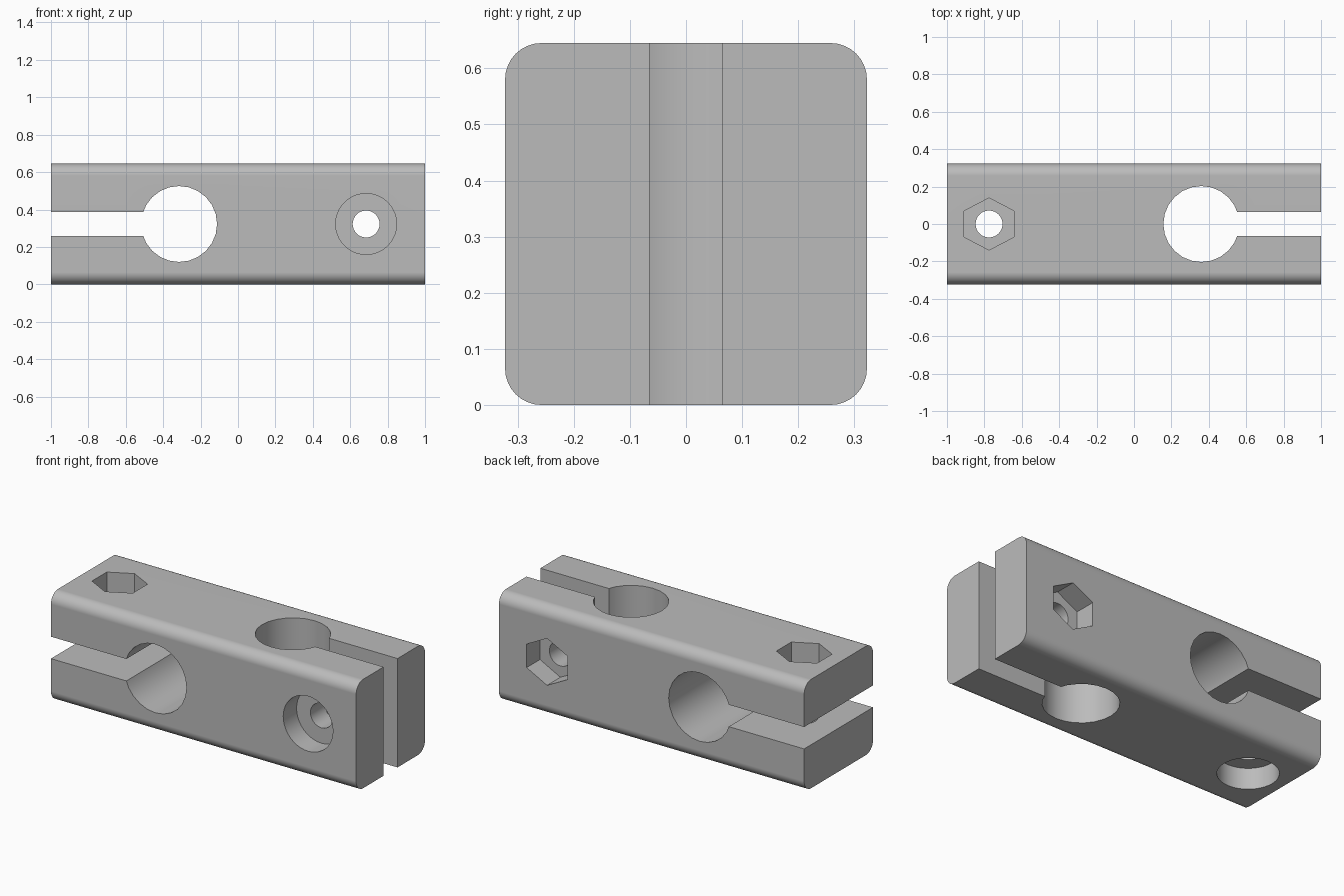
import bpy
from math import pi
from mathutils import Matrix, Vector

cube = bpy.data.objects.get("Cube")
if cube:
    bpy.data.objects.remove(cube)

SIZE, MID = 0.645, 0.3225
BORE_R, SLOT, HOLE_R, HEAD_R, DEPTH = 0.203, 0.13, 0.072, 0.163, 0.125

grey = bpy.data.materials.new("plain grey")
grey.use_nodes = True
grey.diffuse_color = (0.5, 0.5, 0.5, 1)
grey.node_tree.nodes["Principled BSDF"].inputs["Base Color"].default_value = grey.diffuse_color


def box(name, centre, size):
    bpy.ops.mesh.primitive_cube_add(size=1, location=centre)
    ob = bpy.context.object
    ob.name = name
    ob.data.transform(Matrix.Diagonal((*size, 1)))
    return ob


# Square bar with rounded long edges
block = box("clamp_block", (0, 0, MID), (2, SIZE, SIZE))
block.data.materials.append(grey)
bevel_weights = block.data.attributes.new("bevel_weight_edge", "FLOAT", "EDGE")
for edge in block.data.edges:
    a, b = (block.data.vertices[i].co for i in edge.vertices)
    bevel_weights.data[edge.index].value = float(abs(a.x - b.x) > 1)
bevel = block.modifiers.new("rounded_edges", "BEVEL")
bevel.limit_method = "WEIGHT"
bevel.width = 0.065
bevel.segments = 8


def cut(cutter):
    cutter.hide_render = True
    mod = block.modifiers.new(cutter.name, "BOOLEAN")
    mod.operation = "DIFFERENCE"
    mod.solver = "EXACT"
    mod.object = cutter


def cut_round(name, x, axis, start, end, radius, sides, stretch=1.0):
    """Straight prism along y or z, between two distances from the bar centre."""
    bpy.ops.mesh.primitive_cylinder_add(vertices=sides, radius=radius, depth=end - start)
    ob = bpy.context.object
    ob.name = name
    ob.data.transform(Matrix.Diagonal((stretch, 1, 1, 1)))
    if axis == "Y":
        ob.data.transform(Matrix.Rotation(-pi / 2, 4, "X"))
    direction = Vector((0, 1, 0)) if axis == "Y" else Vector((0, 0, 1))
    ob.location = Vector((x, 0, MID)) + direction * (start + end) / 2
    cut(ob)


def cut_clamp(label, axis, bore_x, end_x, bolt_x):
    # Rod bore and the slot that opens it to the end of the bar
    cut_round(label + "_rod_bore", bore_x, axis, -0.5, 0.5, BORE_R, 24)
    length = abs(end_x * 1.2 - bore_x)
    size = (length, 1, SLOT) if axis == "Y" else (length, SLOT, 1)
    cut(box(label + "_slot", ((end_x * 1.2 + bore_x) / 2, 0, MID), size))
    # Bolt hole with a round head recess on one side and a nut pocket opposite
    cut_round(label + "_bolt_hole", bolt_x, axis, -0.5, 0.5, HOLE_R, 32)
    cut_round(label + "_head_recess", bolt_x, axis, -0.5, DEPTH - MID, HEAD_R, 40)
    cut_round(label + "_nut_pocket", bolt_x, axis, MID - DEPTH, 0.5, 0.139, 6, 1.11)


cut_clamp("horizontal", "Y", -0.315, -1, 0.685)
cut_clamp("vertical", "Z", 0.36, 1, -0.775)

# Bake the cuts, then remove the cutters
bpy.context.view_layer.update()
baked = bpy.data.meshes.new_from_object(block.evaluated_get(bpy.context.evaluated_depsgraph_get()))
cutters = [m.object for m in block.modifiers if m.type == "BOOLEAN"]
block.modifiers.clear()
block.data = baked
for ob in cutters:
    bpy.data.objects.remove(ob)

# Smooth curved walls while flat faces stay flat
bpy.ops.object.select_all(action="DESELECT")
block.select_set(True)
bpy.context.view_layer.objects.active = block
bpy.ops.object.shade_smooth_by_angle(angle=pi / 6)
weighted = block.modifiers.new("flat_face_normals", "WEIGHTED_NORMAL")
weighted.keep_sharp = True
